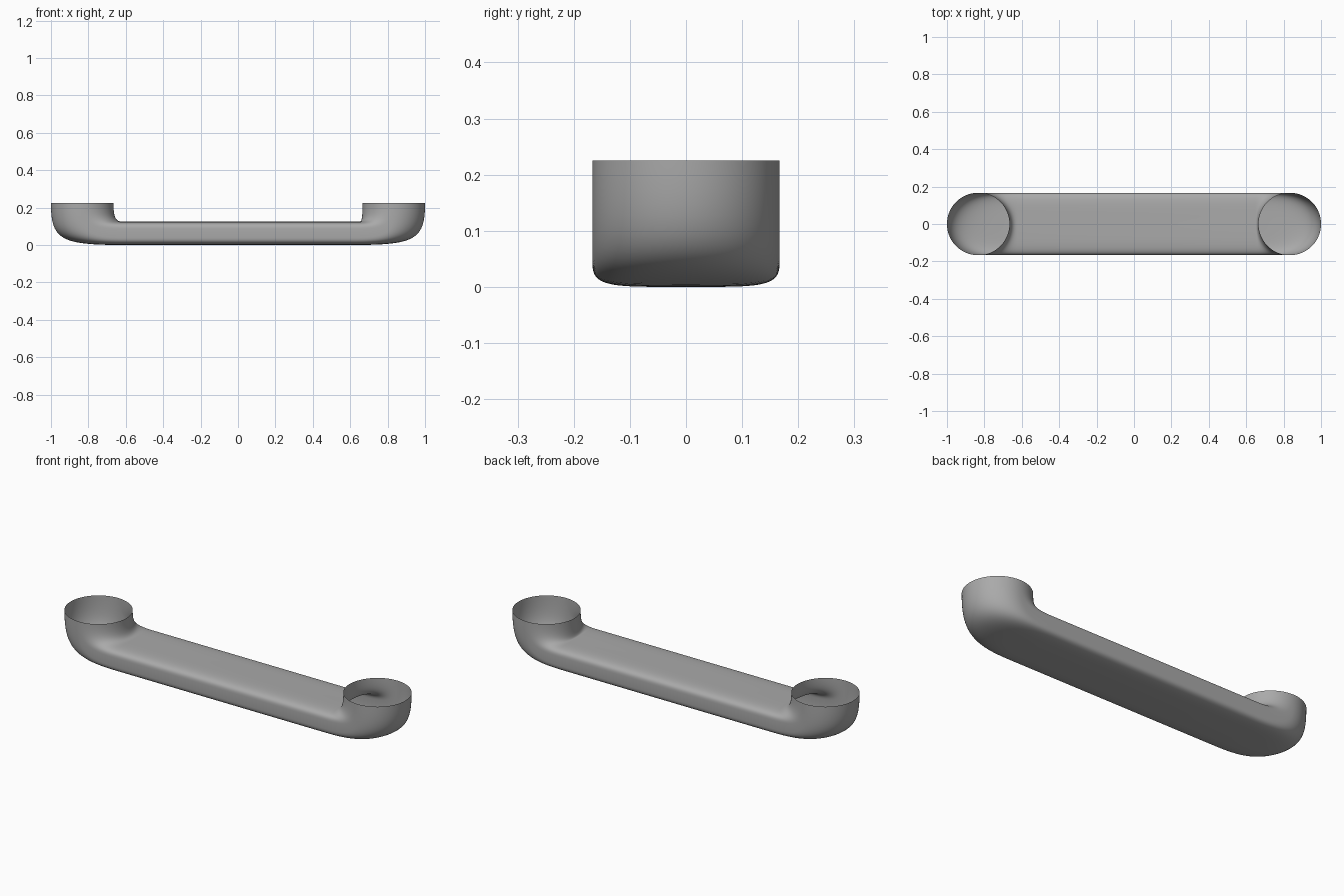
import bpy
import bmesh
import math

cube = bpy.data.objects.get("Cube")
if cube:
    bpy.data.objects.remove(cube, do_unlink=True)

RADIUS = 0.167         # mouth radius and half width of the duct
CENTRE = 1 - RADIUS    # distance of each mouth from the middle
TOP = 0.225            # height of the mouths
HALF = 0.0625          # half height of the flat duct
SEGMENTS = 128
STEPS = 20
BEND = 0.38            # length of the outer bend


def bezier(a, b, c, d, t):
    s = 1 - t
    return a * s**3 + 3 * b * s * s * t + 3 * c * s * t * t + d * t**3


def duct_height(angle):
    """Height on the flattened section; inner side of the bend is on top."""
    rise = max(0, 1 - abs(math.sin(angle)) ** 5) ** 0.2
    return HALF + math.copysign(HALF * rise, math.cos(angle))


def elbow_rings(side, fillet):
    """Rings from the round mouth down into the flat duct."""
    rings = []
    for step in range(STEPS + 1):
        t = step / STEPS
        ring = []
        for i in range(SEGMENTS):
            angle = math.tau * i / SEGMENTS
            outer = (1 - math.cos(angle)) / 2
            x0 = -CENTRE + RADIUS * math.cos(angle)
            x1 = x0 + fillet + (BEND - fillet) * outer
            z1 = duct_height(angle)
            pull = 0.75 + 0.12 * outer
            x = bezier(x0, x0, x1 + (x0 - x1) * pull, x1, t)
            z = bezier(TOP, TOP + (z1 - TOP) * pull, z1, z1, t)
            ring.append((-side * x, RADIUS * math.sin(angle), z))
        rings.append(ring)
    return rings


# One open skin: right elbow, straight duct, left elbow
rings = elbow_rings(-1, 0.045) + elbow_rings(1, 0.015)[::-1]
bm = bmesh.new()
loops = [[bm.verts.new(p) for p in ring] for ring in rings]
for a, b in zip(loops, loops[1:]):
    for i in range(SEGMENTS):
        j = (i + 1) % SEGMENTS
        bm.faces.new((a[i], a[j], b[j], b[i]))
bmesh.ops.recalc_face_normals(bm, faces=bm.faces)

# Make the outside of the skin face outward
bm.faces.ensure_lookup_table()
lowest = min(bm.faces, key=lambda f: f.calc_center_median().z)
if lowest.normal.z > 0:
    bmesh.ops.reverse_faces(bm, faces=bm.faces)

mesh = bpy.data.meshes.new("duct")
bm.to_mesh(mesh)
bm.free()
duct = bpy.data.objects.new("duct", mesh)
bpy.context.collection.objects.link(duct)

# Plain grey finish
grey = bpy.data.materials.new("grey")
grey.use_nodes = True
colour = (0.4, 0.4, 0.4, 1)
grey.diffuse_color = colour
grey.node_tree.nodes["Principled BSDF"].inputs["Base Color"].default_value = colour
mesh.materials.append(grey)

bpy.context.view_layer.objects.active = duct
duct.select_set(True)
bpy.ops.object.shade_smooth_by_angle(angle=math.radians(50))
